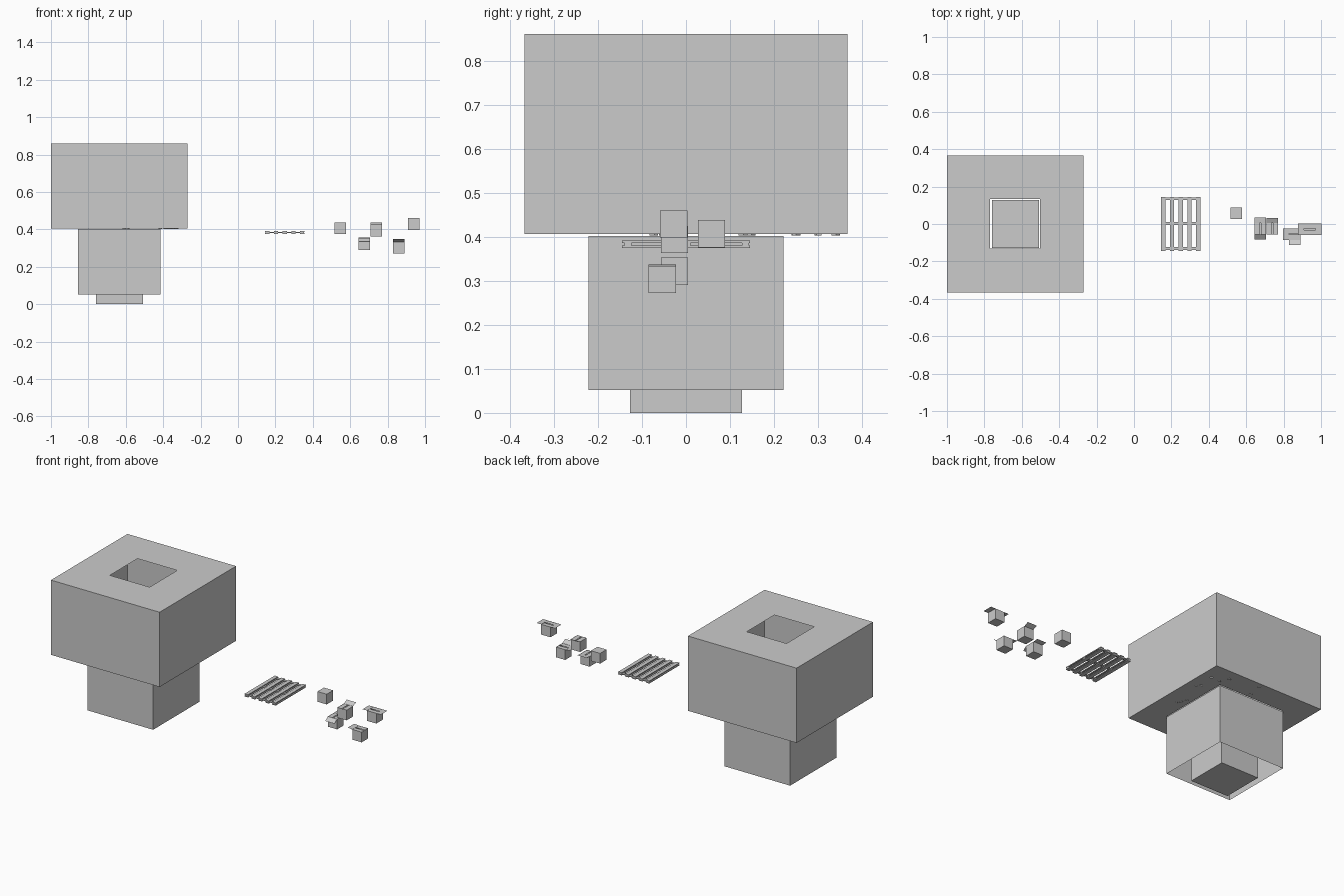
import bpy, bmesh, math, random
from mathutils import Vector, Matrix

if "Cube" in bpy.data.objects:
    bpy.data.objects.remove(bpy.data.objects["Cube"])

GREY = (0.6, 0.6, 0.6, 1)
grey = bpy.data.materials.new("plain grey")
grey.use_nodes = True
grey.diffuse_color = GREY
grey.node_tree.nodes["Principled BSDF"].inputs["Base Color"].default_value = GREY


def finish(name, bm):
    mesh = bpy.data.meshes.new(name)
    bm.to_mesh(mesh)
    bm.free()
    mesh.materials.append(grey)
    obj = bpy.data.objects.new(name, mesh)
    bpy.context.collection.objects.link(obj)
    return obj


def rect(x0, x1, y0, y1, z):
    return [Vector(p) for p in ((x0, y0, z), (x1, y0, z), (x1, y1, z), (x0, y1, z))]


def ring(bm, a, b):
    """Join two four-cornered loops with a band of quads."""
    va, vb = [bm.verts.new(p) for p in a], [bm.verts.new(p) for p in b]
    for i in range(4):
        j = (i + 1) % 4
        bm.faces.new((va[i], va[j], vb[j], vb[i]))


def block(bm, center, size, turn=0):
    m = (Matrix.Translation(center) @ Matrix.Rotation(turn, 4, 'Z')
         @ Matrix.Diagonal((*size, 1)))
    bmesh.ops.create_cube(bm, size=1, matrix=m)


def plate(bm, corners):
    bm.faces.new([bm.verts.new(p) for p in corners])


# Large upper room: thin walls, roof with a square opening, floor ledge
outer = (-1.0, -0.27, -0.367, 0.367)
middle = (-0.855, -0.415, -0.222, 0.222)
hole = (-0.77, -0.503, -0.13, 0.135)
bm = bmesh.new()
ring(bm, rect(*outer, 0.406), rect(*outer, 0.86))
ring(bm, rect(*outer, 0.86), rect(*hole, 0.86))
ring(bm, rect(*middle, 0.406), rect(*outer, 0.406))
bmesh.ops.remove_doubles(bm, verts=bm.verts, dist=0.0001)
finish("upper_room", bm)

# Middle shaft, open at both ends
bm = bmesh.new()
ring(bm, rect(*middle, 0.052), rect(*middle, 0.402))
finish("middle_shaft", bm)

# Small lower pit with a floor
pit = (-0.76, -0.507, -0.127, 0.127)
bm = bmesh.new()
ring(bm, rect(*pit, 0), rect(*pit, 0.25))
plate(bm, reversed(rect(*pit, 0)))
bmesh.ops.remove_doubles(bm, verts=bm.verts, dist=0.0001)
finish("lower_pit", bm)

# Thin floor chips lying along the ledge
random.seed(4)
bm = bmesh.new()
for i in range(10):
    spot = (random.uniform(-0.7, -0.31), random.choice((0.25, 0.3, 0.34)), 0.405)
    if i % 2:
        spot = (random.uniform(-0.39, -0.31), random.uniform(-0.16, 0.19), 0.405)
    block(bm, spot, (0.016, 0.012, 0.005), random.random() * 3)
finish("floor_chips", bm)

# Pallet: two layers of slats with cross beams between
bm = bmesh.new()
for i in range(5):
    for z in (0.3775, 0.3885):
        block(bm, (0.157 + i * 0.0465, 0, z), (0.023, 0.29, 0.005))
for y in (-0.132, 0.002, 0.135):
    block(bm, (0.25, y, 0.383), (0.205, 0.016, 0.006))
finish("pallet", bm)

SIDE = 0.062
SIDES = {"right": (1, 0), "left": (-1, 0), "back": (0, 1), "front": (0, -1)}


def carton(name, x, y, z, flaps):
    """Carton with its base at z; flaps maps a side to its upward tilt in degrees."""
    h = SIDE / 2
    square = (x - h, x + h, y - h, y + h)
    top = z + SIDE
    bm = bmesh.new()
    ring(bm, rect(*square, z), rect(*square, top))
    plate(bm, reversed(rect(*square, z)))
    if not flaps:
        plate(bm, rect(*square, top))
    else:
        # inner flaps folded in, leaving a slit
        along_x = "right" in flaps or "left" in flaps
        for s in (-1, 1):
            inner, edge = sorted((s * 0.003, s * h)), (-h, h)
            xs, ys = (edge, inner) if along_x else (inner, edge)
            plate(bm, rect(x + xs[0], x + xs[1], y + ys[0], y + ys[1], top - 0.001))
    # outer flaps hinged on the rim
    for side, tilt in flaps.items():
        out = Vector((*SIDES[side], 0))
        across = Vector((-out.y, out.x, 0)) * h
        a = math.radians(tilt)
        reach = (out * math.cos(a) + Vector((0, 0, math.sin(a)))) * h
        hinge = Vector((x, y, top)) + out * h
        plate(bm, (hinge - across, hinge - across + reach,
                   hinge + across + reach, hinge + across))
    bmesh.ops.remove_doubles(bm, verts=bm.verts, dist=0.0001)
    finish(name, bm)


carton("closed_carton", 0.546, 0.058, 0.376, {})
carton("low_open_carton", 0.675, -0.026, 0.291, {"front": -35, "back": 5})
carton("middle_open_carton", 0.739, -0.026, 0.363, {"back": 25})
carton("front_open_carton", 0.859, -0.054, 0.272, {"front": 30, "left": 5})
carton("high_open_carton", 0.94, -0.028, 0.398, {"left": 0, "right": 0})
